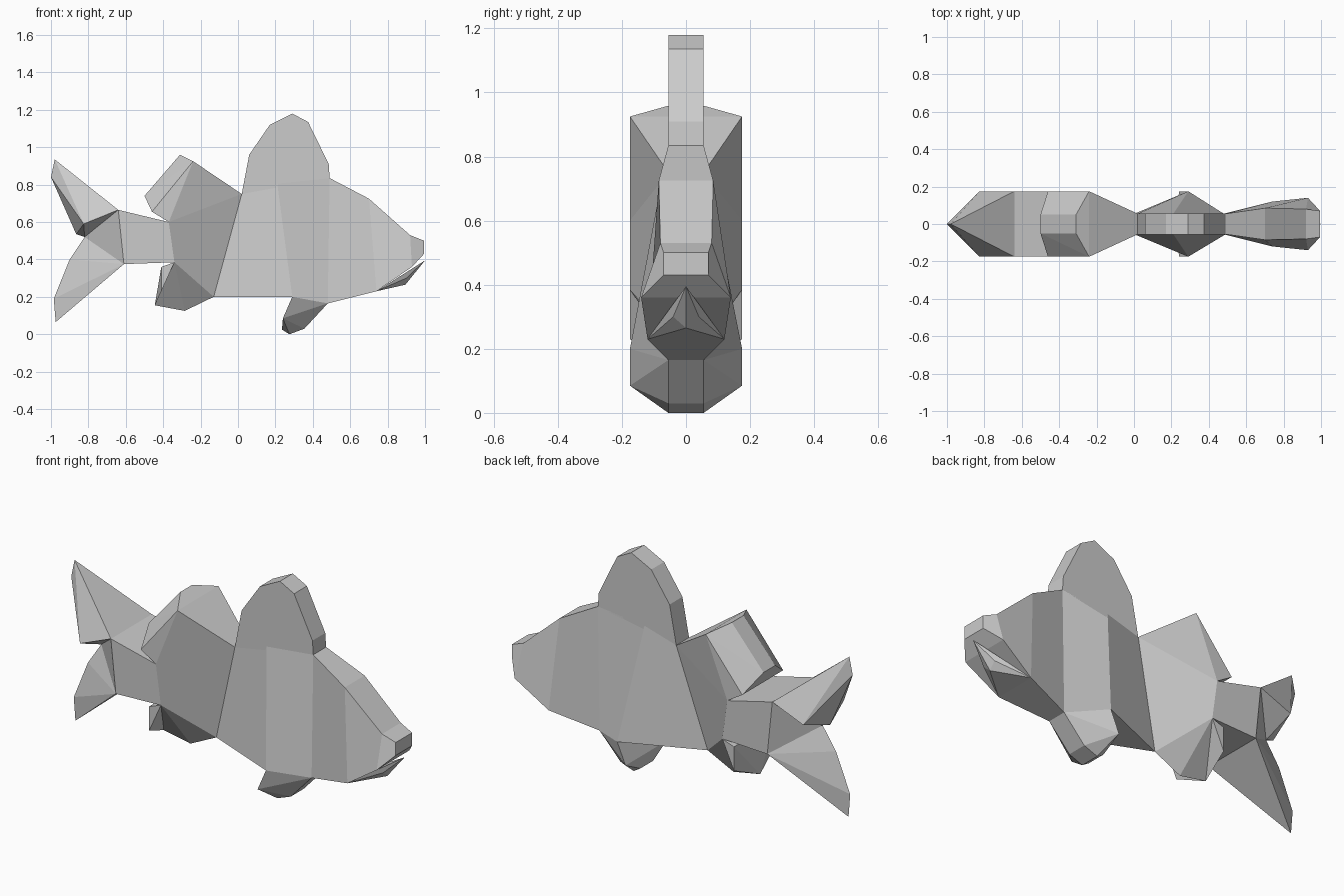
import bpy, bmesh

if "Cube" in bpy.data.objects:
    bpy.data.objects.remove(bpy.data.objects["Cube"])


def finish(name, bm):
    bmesh.ops.recalc_face_normals(bm, faces=bm.faces[:])
    mesh = bpy.data.meshes.new(name)
    bm.to_mesh(mesh)
    bm.free()
    obj = bpy.data.objects.new(name, mesh)
    bpy.context.collection.objects.link(obj)
    return obj


def hull(name, points):
    """Convex faceted part from points mirrored across y = 0."""
    bm = bmesh.new()
    for x, y, z in points:
        for s in ((1, -1) if y else (1,)):
            bm.verts.new((x, s * y, z))
    bmesh.ops.convex_hull(bm, input=bm.verts[:])
    bmesh.ops.delete(bm, geom=[v for v in bm.verts if not v.link_faces], context='VERTS')
    bmesh.ops.dissolve_limit(bm, angle_limit=0.02, verts=bm.verts[:], edges=bm.edges[:])
    return finish(name, bm)


# Shared corners
tail_top, tail_low = (-.64, .175, .665), (-.61, .175, .375)
rear_top, rear_low = (-.37, .175, .60), (-.34, .175, .385)
waist_top, waist_low = (.02, .055, .75), (-.13, 0, .20)
belly_top, belly_low = (.21, .055, .805), (.29, .175, .20)
neck_top, neck_low = (.49, .055, .835), (.48, .055, .165)
head_top, head_low = (.70, .085, .725), (.74, .12, .23)
snout_top, snout_low = (.92, .08, .53), (.93, .14, .36)
lip_top, lip_low = (.995, .07, .50), (.995, .07, .43)

# Body: four-sided sections from tail root to upper lip
bm = bmesh.new()
rings = []
for (xt, yt, zt), (xb, yb, zb) in (
        (tail_top, tail_low), (rear_top, rear_low), (waist_top, waist_low),
        (belly_top, belly_low), (neck_top, neck_low), (head_top, head_low),
        (snout_top, snout_low), (lip_top, lip_low)):
    rings.append([bm.verts.new(p) for p in
                  ((xt, -yt, zt), (xt, yt, zt), (xb, yb, zb), (xb, -yb, zb))])
for a, b in zip(rings, rings[1:]):
    for i in range(4):
        j = (i + 1) % 4
        bm.faces.new((a[i], a[j], b[j], b[i]))
bm.faces.new(rings[0])
bm.faces.new(rings[-1])
bmesh.ops.remove_doubles(bm, verts=bm.verts[:], dist=0.0001)
finish("body", bm)

# Lower jaw: narrow wedge below an open mouth
hull("lower_jaw", [head_low, (.90, .04, .30), (.895, 0, .265), (1, 0, .395)])

# Main back fin: a flat-sided slab
hull("front_dorsal_fin", [waist_top, neck_top] + [
    (x, .055, z) for x, z in
    ((.06, .96), (.17, 1.12), (.29, 1.18), (.375, 1.135), (.485, .91))])

# Rear back fin: wide base, narrow ridge
hull("rear_dorsal_fin", [waist_top, rear_top, (-.24, .175, .925), (-.46, .175, .655),
                         (-.31, .05, .96), (-.50, .05, .74)])

# Lower fins
hull("pelvic_fin", [belly_low, neck_low, (.24, .175, .085), (.235, .055, .025),
                    (.275, .055, 0), (.355, .055, .03)])
keel_back, keel_front = (-.445, 0, .155), (-.285, 0, .125)
hull("anal_fin_keel", [waist_low, rear_low, keel_back, keel_front])
hull("anal_fin_back", [rear_low, (-.41, .175, .36), (-.41, .175, .23), keel_back])

# Forked tail: broad upper lobe, lower lobe thinning to an edge
notch = (-.82, 0, .52)
hull("upper_tail_lobe", [tail_top, (-.825, .175, .59), notch, (-.865, 0, .535),
                         (-.98, 0, .935), (-1, 0, .84)])
hull("tail_root", [tail_top, tail_low, notch])
hull("lower_tail_lobe", [tail_low, notch, (-.90, 0, .40),
                         (-.985, 0, .19), (-.975, 0, .065)])
